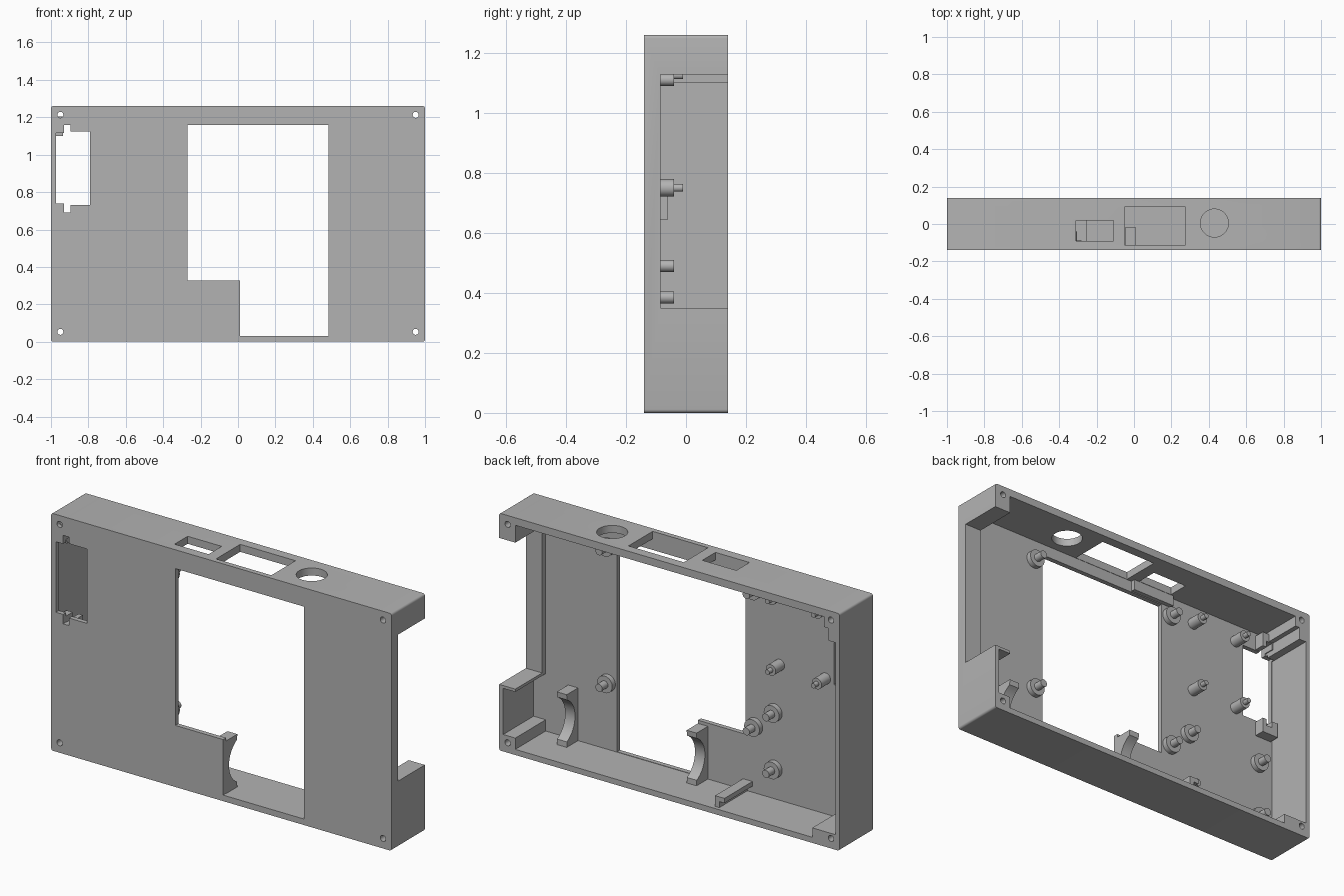
import bpy, bmesh, math
from mathutils import Matrix, Vector

old = bpy.data.objects.get("Cube")
if old:
    bpy.data.objects.remove(old, do_unlink=True)

grey = bpy.data.materials.new("plain_grey")
grey.use_nodes = True
grey.diffuse_color = (0.45, 0.45, 0.45, 1)
grey.node_tree.nodes["Principled BSDF"].inputs["Base Color"].default_value = (0.45, 0.45, 0.45, 1)

INNER = -0.115   # inside face of the front panel
BACK = 0.14


def finish(name, bm):
    bmesh.ops.recalc_face_normals(bm, faces=bm.faces)
    mesh = bpy.data.meshes.new(name)
    bm.to_mesh(mesh)
    bm.free()
    mesh.materials.append(grey)
    obj = bpy.data.objects.new(name, mesh)
    bpy.context.scene.collection.objects.link(obj)
    return obj


def prism(name, points, direction):
    """Extrude a closed outline of 3D points along a direction."""
    bm = bmesh.new()
    face = bm.faces.new([bm.verts.new(p) for p in points])
    new = bmesh.ops.extrude_face_region(bm, geom=[face])["geom"]
    moved = [g for g in new if isinstance(g, bmesh.types.BMVert)]
    bmesh.ops.translate(bm, verts=moved, vec=Vector(direction))
    return finish(name, bm)


def slab(name, outline, y0, y1):
    return prism(name, [(x, y0, z) for x, z in outline], (0, y1 - y0, 0))


def box(name, xs, ys, zs):
    (a, b), (c, d) = xs, zs
    return slab(name, [(a, c), (b, c), (b, d), (a, d)], *ys)


def rod(name, x, z, stages, axis="y", sides=32):
    """Stepped round post along y; stages are (radius, start, end)."""
    bm = bmesh.new()
    for r, s, e in stages:
        turn = Matrix.Rotation(math.pi / 2, 4, "X") if axis == "y" else Matrix()
        mid = (s + e) / 2
        place = (x, mid, z) if axis == "y" else (x, z, mid)
        bmesh.ops.create_cone(bm, cap_ends=True, segments=sides, radius1=r, radius2=r,
                              depth=e - s, matrix=Matrix.Translation(place) @ turn)
    return finish(name, bm)


def cut(target, cutters):
    for c in cutters:
        mod = target.modifiers.new("cut", "BOOLEAN")
        mod.operation, mod.solver, mod.object = "DIFFERENCE", "EXACT", c
    graph = bpy.context.evaluated_depsgraph_get()
    mesh = bpy.data.meshes.new_from_object(target.evaluated_get(graph))
    target.modifiers.clear()
    target.data = mesh
    for c in cutters:
        bpy.data.objects.remove(c, do_unlink=True)


def smooth(obj):
    bpy.ops.object.select_all(action="DESELECT")
    obj.select_set(True)
    bpy.context.view_layer.objects.active = obj
    bpy.ops.object.shade_smooth_by_angle(angle=math.radians(30))


# Enclosure: block with slightly rounded corners
r = 0.012
outline = []
for i, (cx, cz) in enumerate([(1 - r, 1.26 - r), (r - 1, 1.26 - r), (r - 1, r), (1 - r, r)]):
    for k in range(5):
        a = (i + k / 4) * math.pi / 2
        outline.append((cx + r * math.cos(a), cz + r * math.sin(a)))
case = slab("enclosure", outline, -0.14, BACK)

# Cavity outline leaves the walls and the stepped corner bosses
cavity = [(0.905, 0.03), (0.905, 0.09), (0.976, 0.09), (0.976, 0.335), (0.905, 0.335),
          (0.905, 1.22), (-0.91, 1.22), (-0.91, 1.165), (-0.935, 1.165), (-0.935, 1.1),
          (-0.976, 1.1), (-0.976, 0.08), (-0.84, 0.08), (-0.84, 0.03)]
display = [(0.01, 0.032), (0.485, 0.032), (0.485, 1.16), (-0.27, 1.16), (-0.27, 0.327), (0.01, 0.327)]
socket = [(-0.972, 0.74), (-0.93, 0.74), (-0.93, 0.69), (-0.895, 0.69), (-0.895, 0.73), (-0.79, 0.73),
          (-0.79, 1.125), (-0.895, 1.125), (-0.895, 1.16), (-0.93, 1.16), (-0.93, 1.115), (-0.972, 1.115)]
front = (-0.2, -0.1)
cutters = [
    slab("cavity_cutter", cavity, INNER, 0.2),
    box("side_notch_cutter", (0.88, 1.1), (-0.085, 0.25), (0.35, 1.128)),
    slab("display_cutter", display, *front),
    slab("socket_cutter", socket, *front),
    box("small_top_cutter", (-0.31, -0.11), (-0.09, 0.02), (1.19, 1.3)),
    box("large_top_cutter", (-0.05, 0.275), (-0.113, 0.09), (1.19, 1.3)),
    rod("round_top_cutter", 0.43, 0.005, [(0.075, 1.19, 1.3)], axis="z", sides=48),
]
for x in (-0.95, 0.95):
    for z in (0.053, 1.213):
        cutters.append(rod("screw_hole_cutter", x, z, [(0.016, -0.2, 0.2)], sides=24))
cut(case, cutters)
smooth(case)

# Display posts and board posts with wide feet
foot = INNER - 0.01
wide = [(x, z) for x in (0.54, -0.325) for z in (0.385, 1.11)]
wide += [(x, z) for x in (-0.44, -0.885) for z in (0.19, 0.49)]
for x, z in wide:
    smooth(rod("footed_post", x, z, [(0.045, foot, -0.088), (0.02, foot, -0.04)]))

# Longer board posts with thin locating pins
for x in (-0.47, -0.74):
    for z in (0.75, 1.125):
        smooth(rod("pin_post", x, z, [(0.029, foot, -0.04), (0.013, foot, -0.01)]))

# Cradles for a round cell: concave profile across y and z
for x in (-0.048, 0.715):
    arc = [(0.035 - 0.125 * math.cos(t), 0.17 + 0.125 * math.sin(t))
           for t in [math.radians(-63 + 126 * k / 16) for k in range(17)]]
    profile = [(INNER - 0.005, 0.025), (-0.02, 0.025)] + arc + [(-0.02, 0.31), (INNER - 0.005, 0.31)]
    smooth(prism("cell_cradle", [(x, y, z) for y, z in profile], (0.058, 0, 0)))

# Floor rail with an overhanging lip
slab("floor_rail", [(-0.28, 0.02), (-0.255, 0.02), (-0.255, 0.087),
                    (-0.31, 0.087), (-0.31, 0.062), (-0.28, 0.062)], INNER - 0.005, 0.12)

# Slotted clips above and below the socket opening
for flip in (1, -1):
    clip = [(-0.965, -0.28), (-0.87, -0.28), (-0.87, -0.203), (-0.895, -0.203),
            (-0.895, -0.237), (-0.93, -0.237), (-0.93, -0.203), (-0.965, -0.203)]
    slab("socket_clip", [(x, 0.925 + flip * z) for x, z in clip], INNER - 0.005, -0.06)

# Thickened band under the small top opening
box("top_band", (-0.33, -0.08), (INNER - 0.005, -0.092), (1.165, 1.225))
